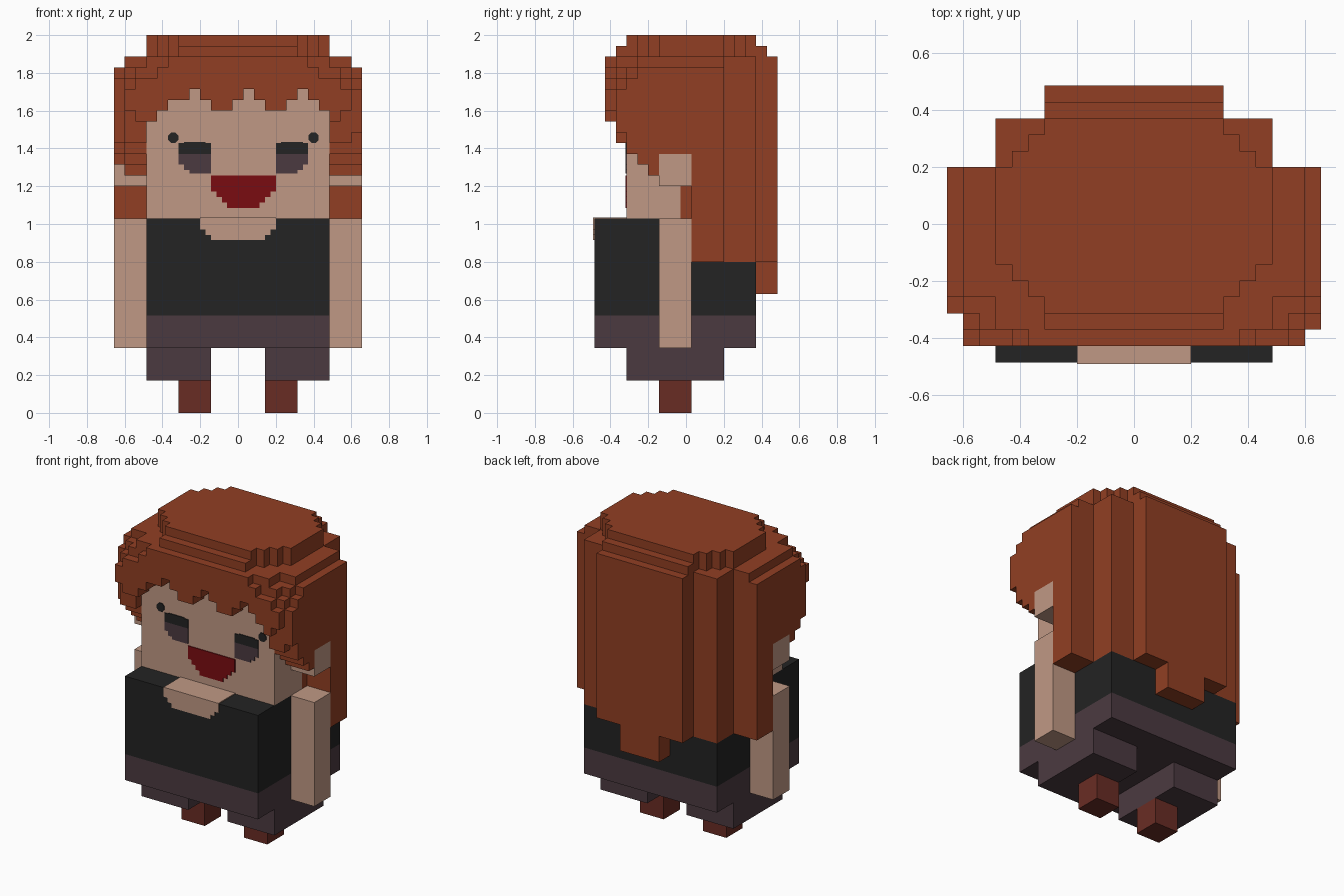
import bpy, bmesh, math
from mathutils import Matrix, Vector

cube = bpy.data.objects.get("Cube")
if cube:
    bpy.data.objects.remove(cube, do_unlink=True)

U = 2 / 35  # size of one block


def material(name, rgb):
    lin = [((c / 255 + 0.055) / 1.055) ** 2.4 if c > 10 else c / 255 / 12.92 for c in rgb]
    m = bpy.data.materials.new(name)
    m.use_nodes = True
    m.diffuse_color = (*lin, 1)
    bsdf = m.node_tree.nodes["Principled BSDF"]
    bsdf.inputs["Base Color"].default_value = (*lin, 1)
    bsdf.inputs["Roughness"].default_value = 0.9
    return m


HAIR = material("copper hair", (145, 63, 35))
SKIN = material("skin", (192, 153, 133))
BLACK = material("black cloth", (35, 35, 35))
PLUM = material("plum cloth", (75, 58, 64))
BOOT = material("boot brown", (105, 44, 36))
LIP = material("lip red", (122, 12, 17))


def finish(name, bm, mat):
    bmesh.ops.scale(bm, vec=(U, U, U), verts=bm.verts)
    bmesh.ops.recalc_face_normals(bm, faces=bm.faces)
    me = bpy.data.meshes.new(name)
    bm.to_mesh(me)
    bm.free()
    me.materials.append(mat)
    ob = bpy.data.objects.new(name, me)
    bpy.context.collection.objects.link(ob)
    return ob


def boxes(name, mat, *specs):
    """Boxes given as (x0, x1, y0, y1, z0, z1) in block units."""
    bm = bmesh.new()
    for x0, x1, y0, y1, z0, z1 in specs:
        mtx = (Matrix.Translation(((x0 + x1) / 2, (y0 + y1) / 2, (z0 + z1) / 2))
               @ Matrix.Diagonal((x1 - x0, y1 - y0, z1 - z0, 1)))
        bmesh.ops.create_cube(bm, size=1, matrix=mtx)
    return finish(name, bm, mat)


# Body, head and limbs
boxes("shirt", BLACK, (-8.5, 8.5, -8.5, 6.5, 9, 14), (-8.5, 8.5, -8.5, 3.5, 14, 18))
boxes("waistband", PLUM, (-8.5, 8.5, -8.5, 6.5, 6, 9))
boxes("head", SKIN, (-8.5, 8.5, -5.5, -0.5, 18, 32))
for side, s in (("left", 1), ("right", -1)):
    def pair(part, mat, x0, x1, *rest):
        a, b = sorted((s * x0, s * x1))
        boxes(f"{side}_{part}", mat, (a, b, *rest))
    pair("leg", PLUM, 2.5, 8.5, -5.5, 3.5, 3, 6)
    pair("boot", BOOT, 2.5, 5.5, -2.5, 0.5, 0, 3)
    pair("arm", SKIN, 8.5, 11.5, -2.5, 0.5, 6, 18)
    pair("ear", SKIN, 8.5, 11.5, -2.5, 0.5, 21, 24)

# Neckline: plates on the front and top of the shirt
T = 0.1
F = -8.5
boxes("neckline", SKIN,
      (-3.5, 3.5, F - T, F, 17, 18 + T), (-3, 3, F - T, F, 16.5, 17),
      (-2.5, 2.5, F - T, F, 16, 16.5), (-3.5, 3.5, F, -5.5, 18, 18 + T))

# Face details, mirrored about x = 0.5
F = -5.5


def plate(x0, x1, z0, z1):
    return (x0, x1, F - T, F, z0, z1)


for side, s in (("left", 1), ("right", -1)):
    def span(a, b, z0, z1):
        x0, x1 = sorted((0.5 + s * a, 0.5 + s * b))
        return plate(x0, x1, z0, z1)
    boxes(f"{side}_eyelid", BLACK, span(3, 6, 24, 25), span(3.5, 5.5, 25, 25.1))
    boxes(f"{side}_eye", PLUM, span(3, 6, 23, 24), span(3, 5.5, 22.5, 23),
          span(3, 5, 22.2, 22.5))
    bm = bmesh.new()
    bmesh.ops.create_cone(bm, cap_ends=True, segments=8, radius1=0.52, radius2=0.52, depth=T,
                          matrix=Matrix.Translation((0.5 + s * 6.5, F - T / 2, 25.5))
                          @ Matrix.Rotation(math.pi / 2, 4, "X")
                          @ Matrix.Rotation(math.pi / 8, 4, "Z"))
    finish(f"{side}_brow_dot", bm, BLACK)
boxes("mouth", LIP, plate(-2.5, 3.5, 20.5, 22), plate(-2, 3, 20, 20.5),
      plate(-1.5, 2.5, 19.5, 20), plate(-1, 2, 19, 19.5))

# Hair: a set of unit blocks, x and y by centre, z by lower side
blocks = set()


def fill(x0, x1, y0, y1, z0, z1):
    blocks.update((x, y, z) for x in range(x0, x1 + 1)
                  for y in range(y0, y1 + 1) for z in range(z0, z1))


fill(-8, 8, -5, -1, 32, 33)             # crown over the head
fill(-8, 8, 0, 3, 18, 33)               # back of the head
fill(-8, 8, 4, 6, 14, 33)               # long back layer
fill(-5, 5, 7, 7, 14, 34)               # outer back layer
fill(-5, 5, 8, 8, 14, 33)
fill(-2, 2, 7, 8, 11, 14)               # lower tip
for y in range(-5, 7):                  # stepped oval cap
    h = 8 - max(0, -2 - y, y - 3)
    fill(-h, h, y, y, 33, 35)

# Fringe: lower edge of each column from x = -8 to 8
FRINGE = (27, 28, 29, 29, 30, 29, 28, 28, 29, 30, 29, 28, 28, 29, 30, 29, 28)
for x, low in zip(range(-8, 9), FRINGE):
    a = abs(x)
    fill(x, x, -7, -7, low, 33 - max(0, a - 6))
    fill(x, x, -6, -6, low, 34 if a <= 5 else 33)

# Side locks, rising in steps towards the front
for s in (1, -1):
    for a in (9, 10, 11):
        x, top = s * a, 32 if a == 11 else 33
        fill(x, x, 1, 3, 14, top)
        fill(x, x, -2, 0, 24, top)
        for y, low in ((-3, 22), (-4, 23), (-5, 24)):
            fill(x, x, y, y, low + (a == 11 and s < 0), top - (y == -5))
    fill(s * 9, s * 9, -6, -6, 25, 32)
    fill(s * 10, s * 10, -6, -6, 25, 31)
    fill(s * 9, s * 9, -7, -7, 27, 31)
    fill(s * 10, s * 10, -7, -7, 28, 30)
fill(11, 11, -6, -6, 26, 30)

# Skin only the exposed sides of the blocks
bm = bmesh.new()
for b in sorted(blocks):
    c = Vector((b[0], b[1], b[2] + 0.5))
    for axis in range(3):
        for d in (-1, 1):
            n = list(b)
            n[axis] += d
            if tuple(n) in blocks:
                continue
            corners = []
            for p, q in ((-1, -1), (1, -1), (1, 1), (-1, 1)):
                o = Vector((0, 0, 0))
                o[axis], o[(axis + 1) % 3], o[(axis + 2) % 3] = d / 2, p / 2, q / 2
                corners.append(bm.verts.new(c + o))
            bm.faces.new(corners if d > 0 else corners[::-1])
bmesh.ops.remove_doubles(bm, verts=bm.verts, dist=0.01)
bmesh.ops.dissolve_limit(bm, angle_limit=0.01, verts=bm.verts, edges=bm.edges)
finish("hair", bm, HAIR)
